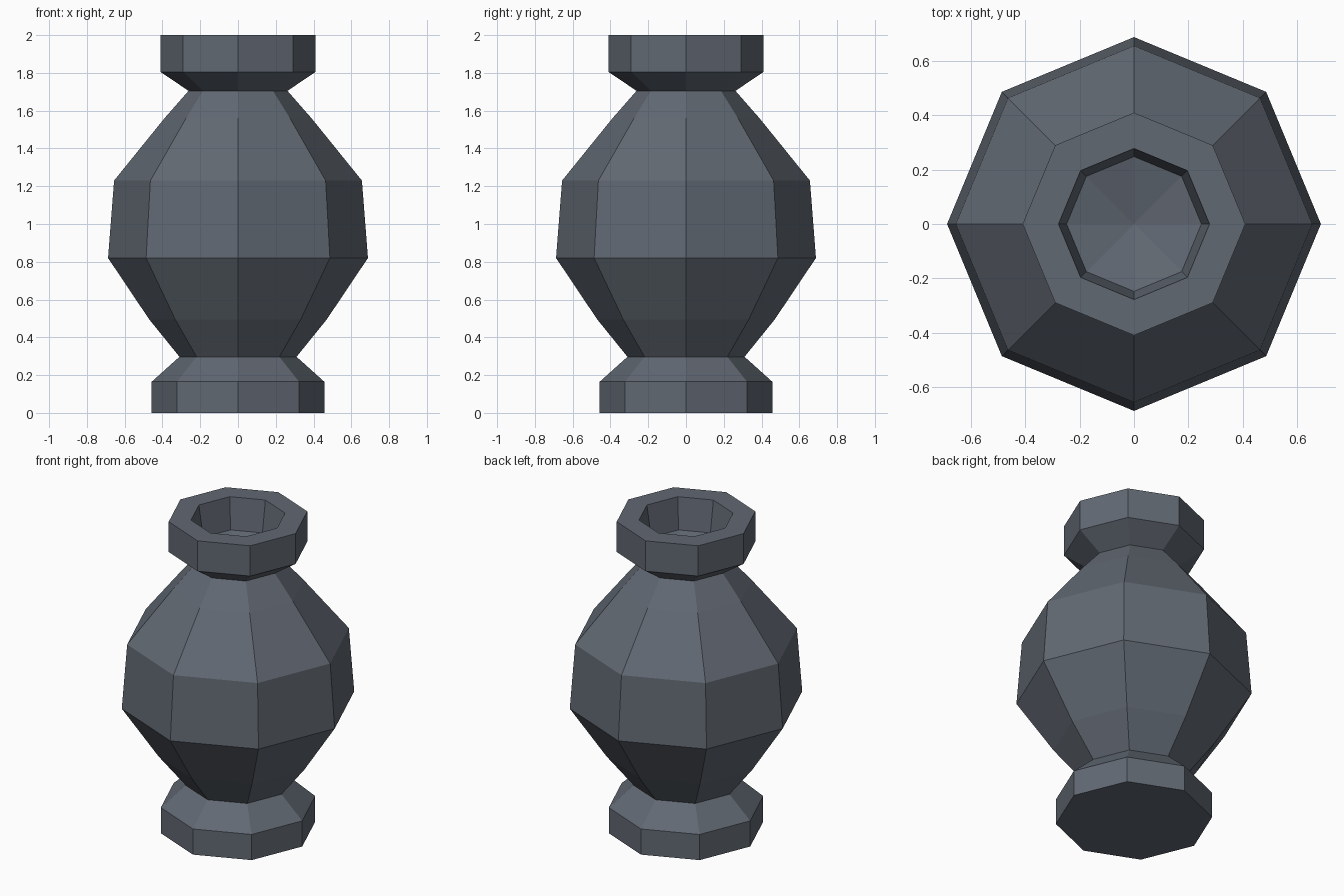
import bpy, bmesh, math

if "Cube" in bpy.data.objects:
    bpy.data.objects.remove(bpy.data.objects["Cube"])

SIDES = 8


def lathe(name, profile, color):
    """Revolve (radius, height) points into a flat-faced octagonal solid."""
    bm = bmesh.new()
    rings = []
    for r, z in profile:
        if r == 0:
            rings.append([bm.verts.new((0, 0, z))] * SIDES)
        else:
            rings.append([bm.verts.new((r * math.cos(math.tau * i / SIDES),
                                        r * math.sin(math.tau * i / SIDES), z))
                          for i in range(SIDES)])
    for a, b in zip(rings, rings[1:]):
        for i in range(SIDES):
            j = (i + 1) % SIDES
            bm.faces.new(dict.fromkeys((a[i], a[j], b[j], b[i])))
    bmesh.ops.recalc_face_normals(bm, faces=bm.faces)
    mesh = bpy.data.meshes.new(name)
    bm.to_mesh(mesh)
    bm.free()
    mat = bpy.data.materials.new(name + "_slate")
    mat.diffuse_color = color
    mat.use_nodes = True
    mat.node_tree.nodes["Principled BSDF"].inputs["Base Color"].default_value = mat.diffuse_color
    mesh.materials.append(mat)
    obj = bpy.data.objects.new(name, mesh)
    bpy.context.collection.objects.link(obj)
    return obj


foot = [(0, 0), (0.457, 0), (0.457, 0.165)]
body = [(0.31, 0.297), (0.470, 0.495), (0.688, 0.82), (0.656, 1.23), (0.389, 1.56)]
neck_and_rim = [(0.262, 1.705), (0.41, 1.805), (0.41, 2.0)]
# shallow recess in the mouth
mouth = [(0.278, 2.0), (0.248, 1.80), (0, 1.74)]

lathe("vase", foot + body + neck_and_rim + mouth, (0.12, 0.14, 0.17, 1))
